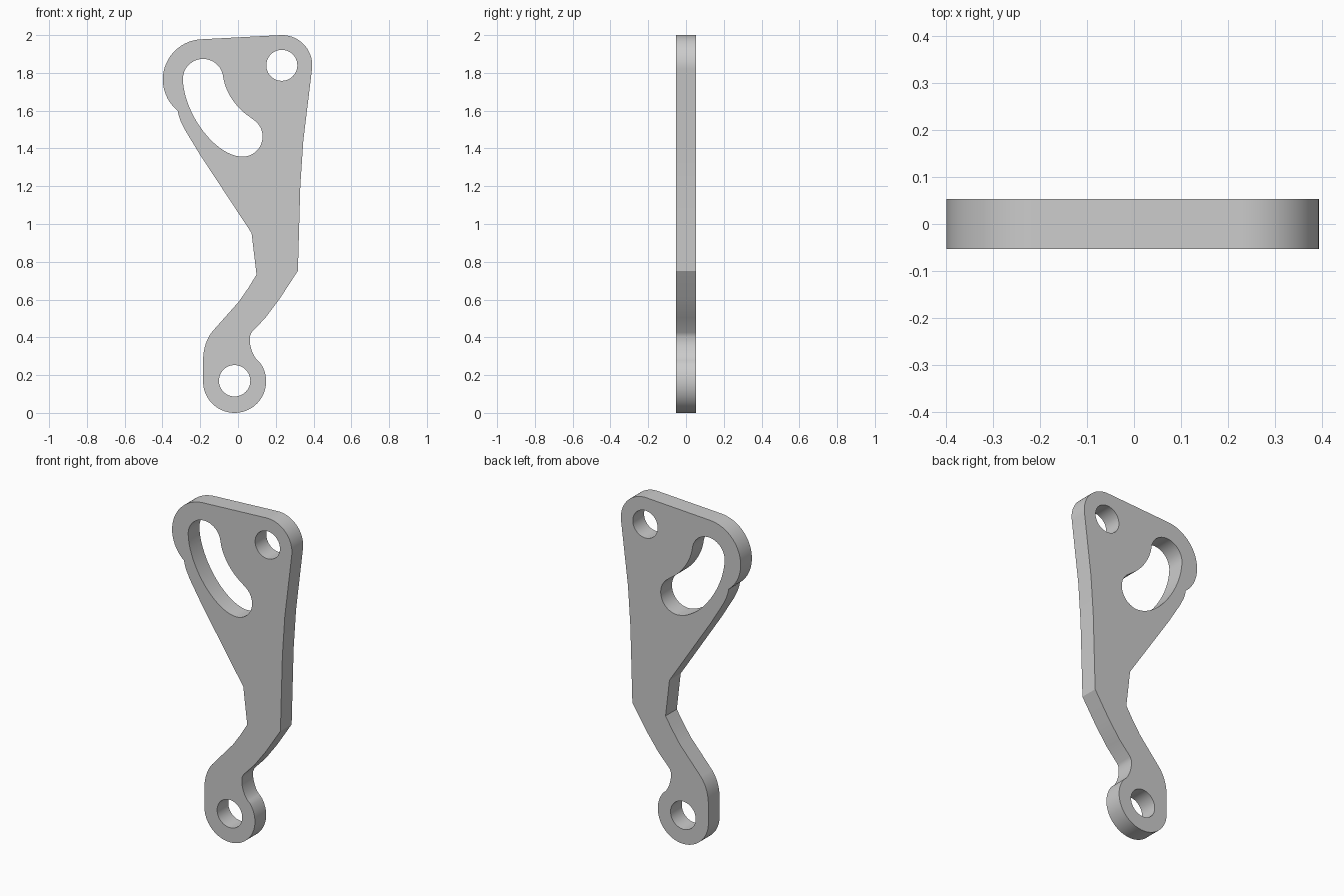
import bpy
import math
from mathutils import Vector
from mathutils.geometry import interpolate_bezier

HALF_DEPTH = 0.053

cube = bpy.data.objects.get("Cube")
if cube:
    bpy.data.objects.remove(cube, do_unlink=True)


def arc(cx, cz, r, start, end, steps=24):
    """Points on a circle from start to end, in degrees."""
    angles = [math.radians(start + (end - start) * i / steps) for i in range(steps + 1)]
    return [(cx + r * math.cos(a), cz + r * math.sin(a)) for a in angles]


def circle(cx, cz, r):
    return arc(cx, cz, r, 0, 360, 48)[:-1]


def bend(a, b, c, d, steps=14):
    """Inner points of a Bezier from a to d."""
    pts = interpolate_bezier(*[Vector((*p, 0)) for p in (a, b, c, d)], steps)
    return [(p.x, p.y) for p in pts[1:-1]]


# Outer profile, counter-clockwise from the top right corner
outline = arc(0.233, 1.84, 0.16, -7, 93)
outline += arc(-0.185, 1.765, 0.213, 93, 231)
outline += [(-0.314, 1.575), (-0.304, 1.545), (-0.28, 1.497), (-0.2, 1.365)]
outline += [(0.072, 0.952), (0.098, 0.732), (0.055, 0.662), (0.003, 0.587), (-0.135, 0.432)]
outline += bend((-0.135, 0.432), (-0.168, 0.39), (-0.185, 0.34), (-0.185, 0.27))
outline += [(-0.185, 0.27)]
outline += arc(-0.018, 0.167, 0.167, 180, 398, 40)
outline += bend((0.114, 0.27), (0.08, 0.29), (0.063, 0.35), (0.062, 0.385), 10)
outline += [(0.063, 0.405), (0.072, 0.426), (0.145, 0.503), (0.22, 0.603), (0.317, 0.752)]
outline += [(0.33, 1.206), (0.346, 1.444)]

# Curved adjustment slot, clockwise from the left of its upper end
slot = arc(-0.185, 1.767, 0.107, 180, 5)
slot += bend(slot[-1], (-0.065, 1.69), (0.0, 1.6), (0.082, 1.555))
slot += arc(0.023, 1.463, 0.107, 57, -95)
slot += bend(slot[-1], (-0.13, 1.37), (-0.287, 1.59), (-0.292, 1.767), 20)

# Flat plate with its three openings
profile = bpy.data.curves.new("lever_plate", "CURVE")
profile.dimensions = "2D"
profile.fill_mode = "BOTH"
profile.extrude = HALF_DEPTH
openings = [slot, circle(0.232, 1.84, 0.082), circle(-0.018, 0.17, 0.083)]
for loop in [outline] + openings:
    spline = profile.splines.new("POLY")
    spline.points.add(len(loop) - 1)
    for point, (x, z) in zip(spline.points, loop):
        point.co = (x, z, 0, 1)
    spline.use_cyclic_u = True

plate = bpy.data.objects.new("lever_plate", profile)
bpy.context.collection.objects.link(plate)
plate.rotation_euler.x = math.radians(90)

# Plain grey finish
grey = bpy.data.materials.new("plain grey")
grey.use_nodes = True
colour = (0.6, 0.6, 0.6, 1)
grey.diffuse_color = colour
grey.node_tree.nodes["Principled BSDF"].inputs["Base Color"].default_value = colour
profile.materials.append(grey)

# Turn into a mesh with crisp rims and smooth curved walls
bpy.ops.object.select_all(action="DESELECT")
plate.select_set(True)
bpy.context.view_layer.objects.active = plate
bpy.ops.object.convert(target="MESH")
bpy.ops.object.mode_set(mode="EDIT")
bpy.ops.mesh.select_all(action="SELECT")
bpy.ops.mesh.remove_doubles(threshold=0.0005)
bpy.ops.mesh.normals_make_consistent(inside=False)
bpy.ops.object.mode_set(mode="OBJECT")
bpy.ops.object.shade_smooth_by_angle(angle=math.radians(25))
